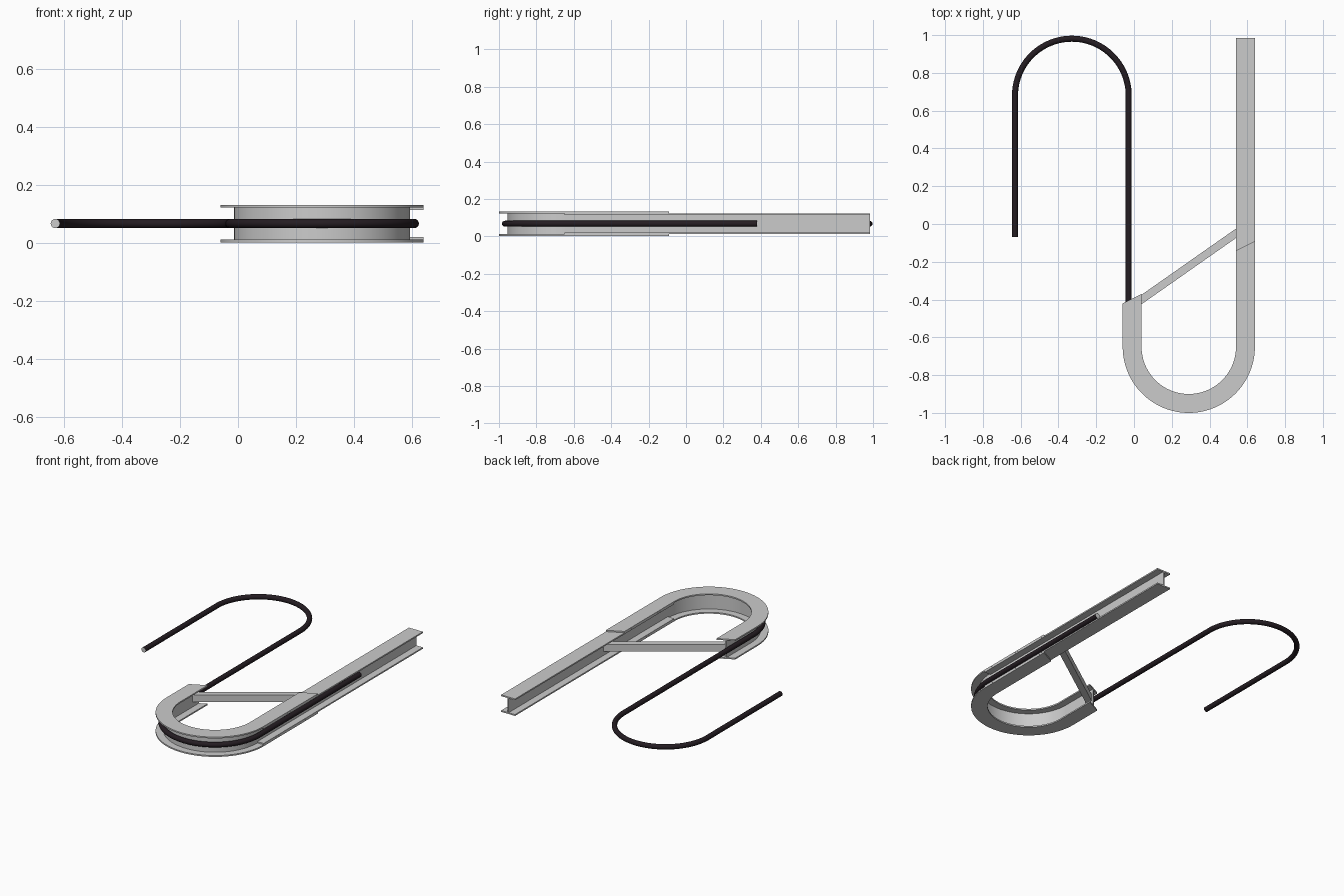
import bpy, bmesh, math
from mathutils import Vector

if "Cube" in bpy.data.objects:
    bpy.data.objects.remove(bpy.data.objects["Cube"])

ZC = 0.0675          # mid height of the whole model


def arc(cx, cy, r, a0, a1, n):
    """Points of a flat arc, angles in degrees."""
    pts = []
    for i in range(n + 1):
        a = math.radians(a0 + (a1 - a0) * i / n)
        pts.append((cx + r * math.cos(a), cy + r * math.sin(a)))
    return pts


def rect(w, z0, z1):
    return [(-w / 2, z0), (w / 2, z0), (w / 2, z1), (-w / 2, z1)]


def sweep(name, path, profile, start=None, end=None, mats=()):
    """Sweep an (offset, z) profile along a flat path; start/end set mitre directions."""
    bm = bmesh.new()
    pts = [Vector(p) for p in path]
    rings = []
    for i, p in enumerate(pts):
        t = (pts[min(i + 1, len(pts) - 1)] - pts[max(i - 1, 0)]).normalized()
        side = Vector((t.y, -t.x))
        if i == 0 and start:
            side = Vector(start)
        if i == len(pts) - 1 and end:
            side = Vector(end)
        rings.append([bm.verts.new((p.x + side.x * o, p.y + side.y * o, z)) for o, z in profile])
    n = len(profile)
    for a, b in zip(rings, rings[1:]):
        for k in range(n):
            bm.faces.new((a[k], a[(k + 1) % n], b[(k + 1) % n], b[k]))
    caps = [bm.faces.new(rings[0]), bm.faces.new(rings[-1])]
    if len(mats) > 1:
        for f in caps:
            f.material_index = 1
    bmesh.ops.recalc_face_normals(bm, faces=bm.faces)
    me = bpy.data.meshes.new(name)
    bm.to_mesh(me)
    bm.free()
    for m in mats:
        me.materials.append(m)
    ob = bpy.data.objects.new(name, me)
    bpy.context.collection.objects.link(ob)
    bpy.ops.object.select_all(action='DESELECT')
    ob.select_set(True)
    bpy.context.view_layer.objects.active = ob
    bpy.ops.object.shade_smooth_by_angle(angle=math.radians(30))
    return ob


def material(name, rgb):
    m = bpy.data.materials.new(name)
    m.diffuse_color = (*rgb, 1)
    m.use_nodes = True
    m.node_tree.nodes["Principled BSDF"].inputs["Base Color"].default_value = m.diffuse_color
    return m


# hooked outer rail: two flanges with slanted ends and a curved web
bend = arc(0.29, -0.65, 0.30, 180, 360, 48)
hook = [(-0.01, -0.395)] + bend + [(0.59, -0.115)]
for name, z0, z1 in (("hook_bottom_flange", 0.003, 0.012), ("hook_top_flange", 0.123, 0.132)):
    sweep(name, hook, rect(0.10, z0, z1), start=(-1, -0.5), end=(1, 0.5))
sweep("hook_web", hook[:-1], rect(0.008, 0.012, 0.123), start=(-1, -0.5))

# straight beam nested between the hook flanges
line = [(0.59, -0.65), (0.59, 0.985)]
sweep("beam_bottom_flange", line, rect(0.10, 0.0121, 0.021))
sweep("beam_top_flange", line, rect(0.10, 0.114, 0.1229))
sweep("beam_web", line, rect(0.008, 0.021, 0.114))

# diagonal brace from web to web, ends cut parallel to the webs
sweep("diagonal_brace", [(-0.006, -0.432), (0.586, -0.017)], rect(0.05, 0.045, 0.09),
      start=(0, -1), end=(0, -1))

# dark cable running in the outer channel, with pale cut ends
dark = material("dark_cable", (0.018, 0.012, 0.016))
pale = material("cable_core", (0.75, 0.74, 0.72))
cable = ([(-0.63, -0.07)] + arc(-0.329, 0.68, 0.301, 180, 0, 48)
         + arc(0.29, -0.65, 0.318, 180, 360, 48) + [(0.608, 0.38)])
circle = arc(0, ZC, 0.016, 0, 337.5, 15)
sweep("cable", cable, circle, mats=(dark, pale))
